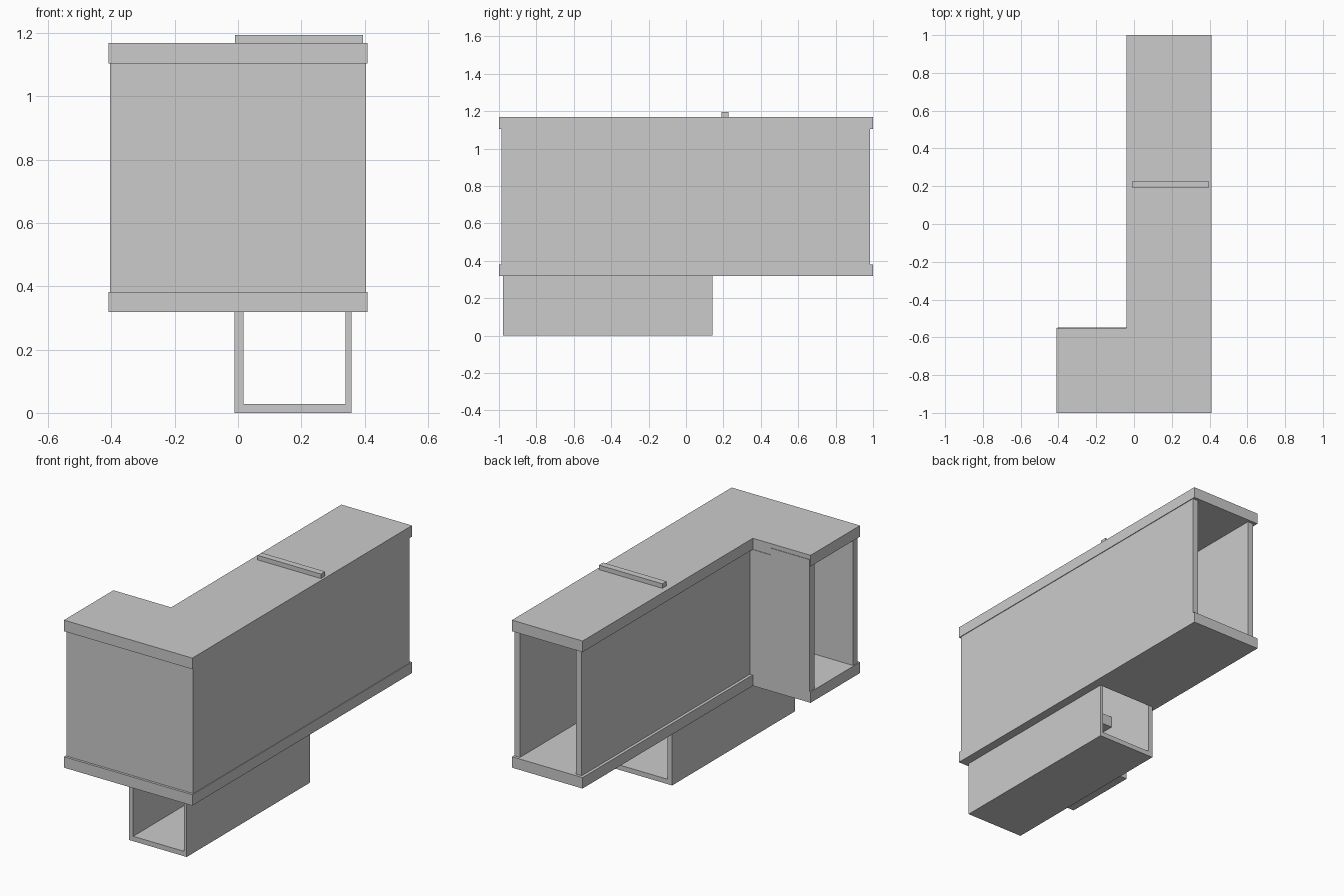
import bpy, bmesh
from mathutils import Matrix, Vector

if "Cube" in bpy.data.objects:
    bpy.data.objects.remove(bpy.data.objects["Cube"])


def box(name, x0, x1, y0, y1, z0, z1):
    bm = bmesh.new()
    size = Vector((x1 - x0, y1 - y0, z1 - z0))
    mid = Vector((x0 + x1, y0 + y1, z0 + z1)) / 2
    bmesh.ops.create_cube(bm, size=1, matrix=Matrix.Translation(mid) @ Matrix.Diagonal((*size, 1)))
    mesh = bpy.data.meshes.new(name)
    bm.to_mesh(mesh)
    bm.free()
    obj = bpy.data.objects.new(name, mesh)
    bpy.context.collection.objects.link(obj)
    return obj


def prism(name, outlines, z0, z1):
    """Filled flat outlines (later ones are holes), extruded in z."""
    curve = bpy.data.curves.new(name, 'CURVE')
    curve.dimensions = '2D'
    curve.fill_mode = 'BOTH'
    curve.extrude = (z1 - z0) / 2
    for pts in outlines:
        s = curve.splines.new('POLY')
        s.points.add(len(pts) - 1)
        for p, (x, y) in zip(s.points, pts):
            p.co = (x, y, 0, 1)
        s.use_cyclic_u = True
        s.use_smooth = False
    obj = bpy.data.objects.new(name, curve)
    obj.location.z = (z0 + z1) / 2
    bpy.context.collection.objects.link(obj)
    bpy.ops.object.select_all(action='DESELECT')
    obj.select_set(True)
    bpy.context.view_layer.objects.active = obj
    bpy.ops.object.convert(target='MESH')
    return obj


# L-shaped floor and roof; the floor opens into the lower channel
L = [(-0.409, -1), (0.409, -1), (0.409, 1), (-0.041, 1), (-0.041, -0.55), (-0.409, -0.55)]
hole = [(0.017, -0.17), (0.339, -0.17), (0.339, 0.14), (0.017, 0.14)]
Z0, Z1, Z2, Z3 = 0.318, 0.381, 1.104, 1.168
prism("floor_slab", [L, hole], Z0, Z1)
prism("roof_slab", [L], Z2, Z3)

# Walls, leaving the back end and the left end open
box("front_wall", -0.404, 0.37, -0.986, -0.945, Z1, Z2)
box("right_wall", 0.37, 0.405, -0.986, 0.984, Z1, Z2)
box("inner_left_wall", -0.024, 0.013, -0.592, 0.984, Z1, Z2)
box("inner_back_wall", -0.404, -0.024, -0.592, -0.547, Z1, Z2)
box("inner_back_wall_top", -0.404, -0.155, -0.592, -0.547, Z2, 1.143)

# Lower channel, open at both ends
box("channel_floor", -0.011, 0.358, -0.978, 0.142, 0, 0.028)
box("channel_left_wall", -0.011, 0.017, -0.978, 0.142, 0.028, Z0)
box("channel_right_wall", 0.339, 0.358, -0.978, 0.142, 0.028, Z0)

# Strip across the roof
box("roof_strip", -0.009, 0.395, 0.19, 0.228, Z3, 1.194)
